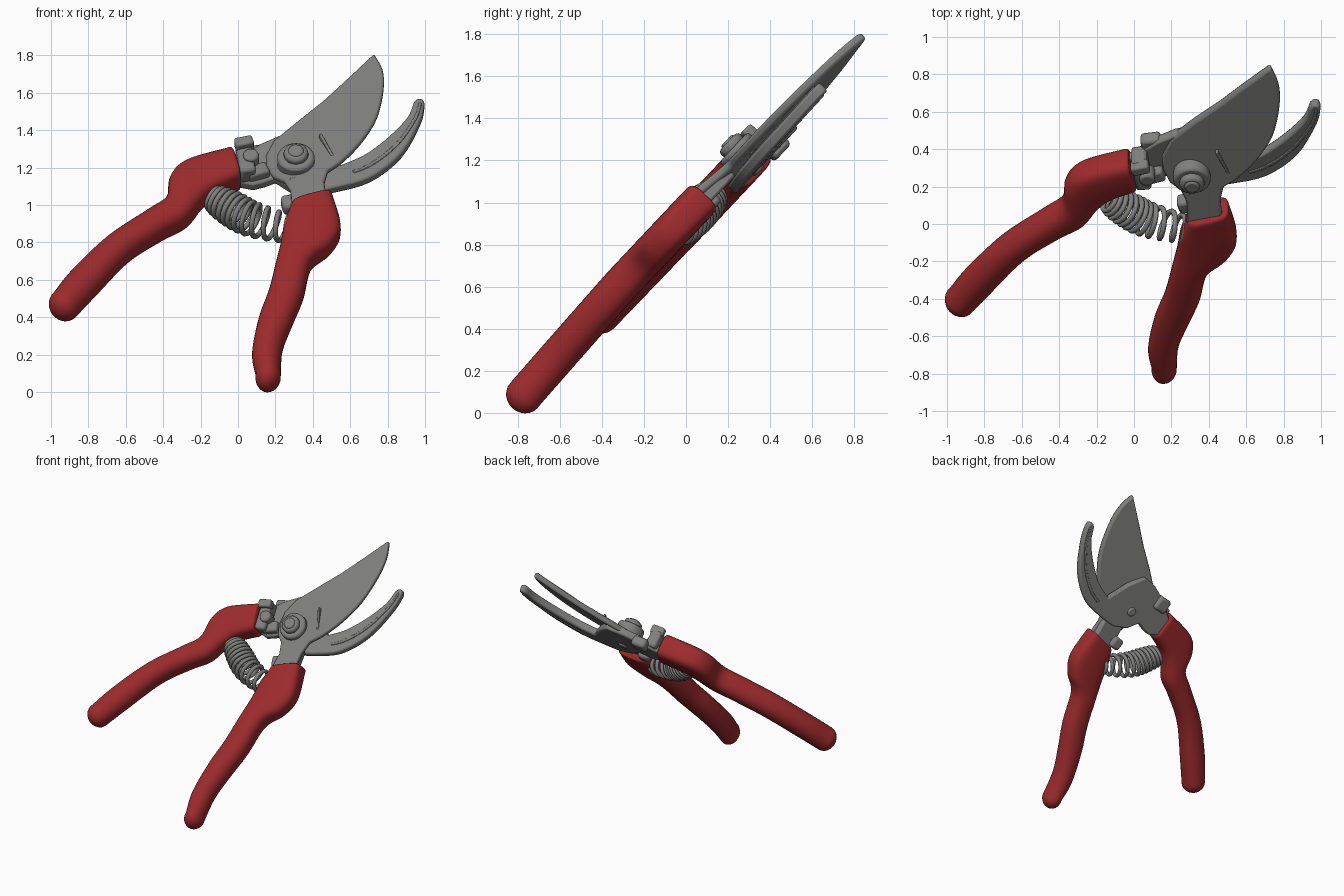
import bpy, bmesh, math
from mathutils import Vector

cube = bpy.data.objects.get("Cube")
if cube:
    bpy.data.objects.remove(cube, do_unlink=True)

TILT = math.radians(46.7)   # everything is laid out flat, then tilted up


def material(name, rgb):
    m = bpy.data.materials.new(name)
    m.use_nodes = True
    m.diffuse_color = (*rgb, 1)
    bsdf = next(n for n in m.node_tree.nodes if n.type == "BSDF_PRINCIPLED")
    bsdf.inputs["Base Color"].default_value = (*rgb, 1)
    bsdf.inputs["Roughness"].default_value = 0.6
    return m


RED = material("grip red", (0.34, 0.024, 0.026))
STEEL = material("steel grey", (0.22, 0.22, 0.215))


def finish(bm, name, mat, bevel=0.0, angle=40):
    bmesh.ops.recalc_face_normals(bm, faces=bm.faces)
    mesh = bpy.data.meshes.new(name)
    bm.to_mesh(mesh)
    bm.free()
    obj = bpy.data.objects.new(name, mesh)
    bpy.context.collection.objects.link(obj)
    mesh.materials.append(mat)
    obj.location.z = 0.9
    obj.rotation_euler.x = TILT
    if bevel:
        mod = obj.modifiers.new("soft edges", "BEVEL")
        mod.width, mod.segments = bevel, 2
        mod.limit_method, mod.angle_limit = "ANGLE", math.radians(35)
    bpy.ops.object.select_all(action="DESELECT")
    obj.select_set(True)
    bpy.context.view_layer.objects.active = obj
    bpy.ops.object.shade_smooth_by_angle(angle=math.radians(angle))
    return obj


def spline(points, steps):
    """Smooth curve through tuples of any length."""
    pts = [points[0]] + points + [points[-1]]
    out = []
    for a, b, c, d in zip(pts, pts[1:], pts[2:], pts[3:]):
        for s in range(steps):
            t = s / steps
            out.append([q + t / 2 * (r - p + t * (2*p - 5*q + 4*r - s3 + t * (3*(q - r) + s3 - p)))
                        for p, q, r, s3 in zip(a, b, c, d)])
    return out + [list(points[-1])]


def grip(name, stations, half, lift, sides=28):
    """Loft of rounded sections between two edge lines, ball end first."""
    rings = []
    rows = spline(stations, 6)
    for i, (ax, ay, bx, by) in enumerate(rows):
        t = i / (len(rows) - 1)
        a, b = Vector((ax, ay, 0)), Vector((bx, by, 0))
        rings.append(((a + b) / 2 + Vector((0, 0, lift * min(1, 2 * t))), (a - b) / 2, 1, 2 + 1.8 * t * t))

    # Ball end
    c, w, _, e = rings[0]
    axis = Vector((0, 0, 1)).cross(w).normalized()
    if axis.dot(c - rings[3][0]) < 0:
        axis = -axis
    first = [(c + axis * 0.08 * math.sin(q), w, max(math.cos(q), 0.03), e)
             for q in (math.pi / 2 * k / 6 for k in range(6, 0, -1))]
    # Blunt end
    c, w, _, e = rings[-1]
    out = (c - rings[-4][0]).normalized()
    last = [(c + out * 0.012, w, 0.97, e), (c + out * 0.018, w, 0.9, e), (c + out * 0.02, w, 0.3, e)]
    bm = bmesh.new()
    loops = []
    for c, w, s, e in first + rings + last:
        loop = []
        for k in range(sides):
            q = 2 * math.pi * k / sides
            cx, sx = math.cos(q), math.sin(q)
            px = math.copysign(abs(cx) ** (2 / e), cx)
            pz = math.copysign(abs(sx) ** (2 / e), sx)
            loop.append(bm.verts.new(c + w * px * s + Vector((0, 0, half * pz * s))))
        loops.append(loop)
    for p, q in zip(loops, loops[1:]):
        for k in range(sides):
            j = (k + 1) % sides
            bm.faces.new((p[k], p[j], q[j], q[k]))
    bm.faces.new(loops[0])
    bm.faces.new(loops[-1])
    return finish(bm, name, RED, angle=50)


def plate(name, outline, half, height, bevel=0.012):
    """Flat outline thickened about height(x, y)."""
    bm = bmesh.new()
    rows = [[bm.verts.new((x, y, height(x, y) + s * half)) for x, y in outline] for s in (1, -1)]
    bm.faces.new(rows[0])
    bm.faces.new(rows[1][::-1])
    n = len(outline)
    for k in range(n):
        j = (k + 1) % n
        bm.faces.new((rows[0][k], rows[1][k], rows[1][j], rows[0][j]))
    return finish(bm, name, STEEL, bevel)


def disc(name, x, y, low, high, radius, sides=32, bevel=0.012):
    ring = [(x + radius * math.cos(2 * math.pi * k / sides),
             y + radius * math.sin(2 * math.pi * k / sides)) for k in range(sides)]
    return plate(name, ring, (high - low) / 2, lambda *_: (low + high) / 2, bevel)


def bar(name, a, b, width, low, high, bevel=0.012):
    a, b = Vector(a), Vector(b)
    side = (b - a).orthogonal().normalized() * width / 2
    return plate(name, [tuple(p) for p in (a + side, a - side, b - side, b + side)],
                 (high - low) / 2, lambda *_: (low + high) / 2, bevel)


# Grips: each station is outer edge x, y then inner edge x, y
grip("left_grip", [
    (-0.99, -0.535, -0.865, -0.66), (-0.895, -0.37, -0.755, -0.50),
    (-0.71, -0.13, -0.575, -0.24), (-0.49, 0.07, -0.40, -0.08),
    (-0.385, 0.17, -0.27, 0.02), (-0.365, 0.32, -0.19, 0.15),
    (-0.28, 0.43, -0.12, 0.23), (-0.05, 0.515, 0.0, 0.30)], 0.092, -0.008)
grip("right_grip", [
    (0.228, -1.14, 0.095, -1.11), (0.238, -0.94, 0.075, -0.96),
    (0.285, -0.77, 0.11, -0.72), (0.35, -0.56, 0.165, -0.52),
    (0.395, -0.33, 0.205, -0.31), (0.50, -0.21, 0.23, -0.17),
    (0.55, -0.07, 0.25, -0.03), (0.507, 0.15, 0.282, 0.07)], 0.088, 0.025)


# Cutting blade with neck, leaning away from its spine and rising to the tip
def lean(x, y):
    across = (x - 0.145) * 0.72 - (y - 0.629) * 0.69
    along = max(0, (x - 0.145) * 0.82 + (y - 0.629) * 0.85)
    return -0.045 + 0.19 * across + 0.045 * along ** 2


edge = spline([(0.728, 1.235), (0.772, 1.11), (0.778, 0.96), (0.742, 0.74), (0.66, 0.56),
               (0.56, 0.42), (0.48, 0.345)], 4)
blade = [tuple(p) for p in edge] + [
    (0.462, 0.25), (0.475, 0.08), (0.28, 0.03), (0.285, 0.2), (0.25, 0.29), (0.19, 0.34),
    (0.155, 0.42), (0.15, 0.52), (0.19, 0.63), (0.32, 0.775), (0.455, 0.915), (0.57, 1.05)]
plate("cutting_blade", blade, 0.022, lean, 0.014)
plate("blade_neck", [(0.295, 0.0), (0.465, 0.03), (0.455, 0.27), (0.41, 0.33), (0.275, 0.3)],
      0.03, lambda *_: 0.015)
bar("blade_ridge", (0.44, 0.61), (0.505, 0.45), 0.016, 0.0, 0.055, 0.004)
bar("neck_stop", (0.235, 0.14), (0.32, 0.16), 0.09, -0.05, 0.03, 0.02)


# Hooked counter blade, running from the left grip under the pivot
def hook_height(x, y):
    return -0.048 + 0.035 * max(0, x - 0.4)


outer = spline([(0.40, 0.265), (0.52, 0.29), (0.71, 0.36), (0.875, 0.53), (0.975, 0.765), (0.997, 0.89)], 4)
inner = spline([(0.94, 0.9), (0.905, 0.79), (0.805, 0.65), (0.68, 0.525), (0.55, 0.45)], 4)
hook = [(-0.03, 0.34), (0.08, 0.31), (0.14, 0.33), (0.2, 0.36), (0.28, 0.29)] + outer \
    + [(0.99, 0.92), (0.96, 0.925)] + inner + [(0.44, 0.6), (0.33, 0.7), (0.22, 0.67), (0.12, 0.61), (-0.03, 0.48)]
plate("hook_blade", hook, 0.028, hook_height, 0.012)
groove = [(x * 0.5 + u * 0.5, y * 0.5 + v * 0.5) for (x, y), (u, v) in
          zip(outer[6:], inner[::-1][2:])]
rim = [(x + 0.014, y - 0.014) for x, y in groove]
plate("hook_rib", groove + rim[::-1], 0.034, hook_height, 0.004)

# Pivot bolt
disc("pivot_washer", 0.31, 0.42, 0.0, 0.085, 0.1, 32, 0.016)
disc("pivot_nut", 0.31, 0.42, 0.07, 0.122, 0.07, 8, 0.018)
disc("pivot_cap", 0.31, 0.42, 0.11, 0.132, 0.042)
disc("pivot_back", 0.31, 0.42, -0.085, -0.06, 0.035)

# Locking catch beside the left grip
bar("catch_body", (0.025, 0.55), (0.055, 0.33), 0.085, -0.06, 0.07, 0.018)
bar("catch_tab", (-0.015, 0.505), (0.08, 0.53), 0.06, 0.04, 0.105, 0.012)
disc("catch_stud", 0.07, 0.43, 0.0, 0.09, 0.042)
bar("catch_arm", (0.05, 0.36), (0.16, 0.4), 0.08, -0.05, 0.03, 0.015)
bar("catch_foot", (0.04, 0.55), (0.15, 0.57), 0.11, -0.105, -0.03, 0.02)

# Coil spring, bowed between the two grips
axis_line = [Vector((x, y, 0)) for x, y in
             spline([(-0.13, 0.19), (-0.04, 0.115), (0.08, 0.03), (0.29, -0.045)], 90)]
TURNS, SIDES, WIRE = 12, 8, 0.0145


def coil(k):
    s = k / len(axis_line)
    along = (axis_line[k + 1] - axis_line[k]).normalized()
    across = Vector((-along.y, along.x, 0))
    r = 0.055 + 0.034 * math.sin(math.pi * s) ** 0.6
    q = 2 * math.pi * TURNS * s
    return axis_line[k] + across * r * math.cos(q) + Vector((0, 0, r * math.sin(q)))


bm = bmesh.new()
previous = None
for i in range(1, len(axis_line) - 1):
    here = coil(i)
    e1 = (here - axis_line[i]).normalized()
    e2 = (here - coil(i - 1)).cross(e1).normalized()
    angles = [2 * math.pi * k / SIDES for k in range(SIDES)]
    ring = [bm.verts.new(here + WIRE * (e1 * math.cos(q) + e2 * math.sin(q))) for q in angles]
    if previous:
        for k in range(SIDES):
            j = (k + 1) % SIDES
            bm.faces.new((previous[k], previous[j], ring[j], ring[k]))
    else:
        bm.faces.new(ring)
    previous = ring
bm.faces.new(previous)
finish(bm, "coil_spring", STEEL, angle=60)
